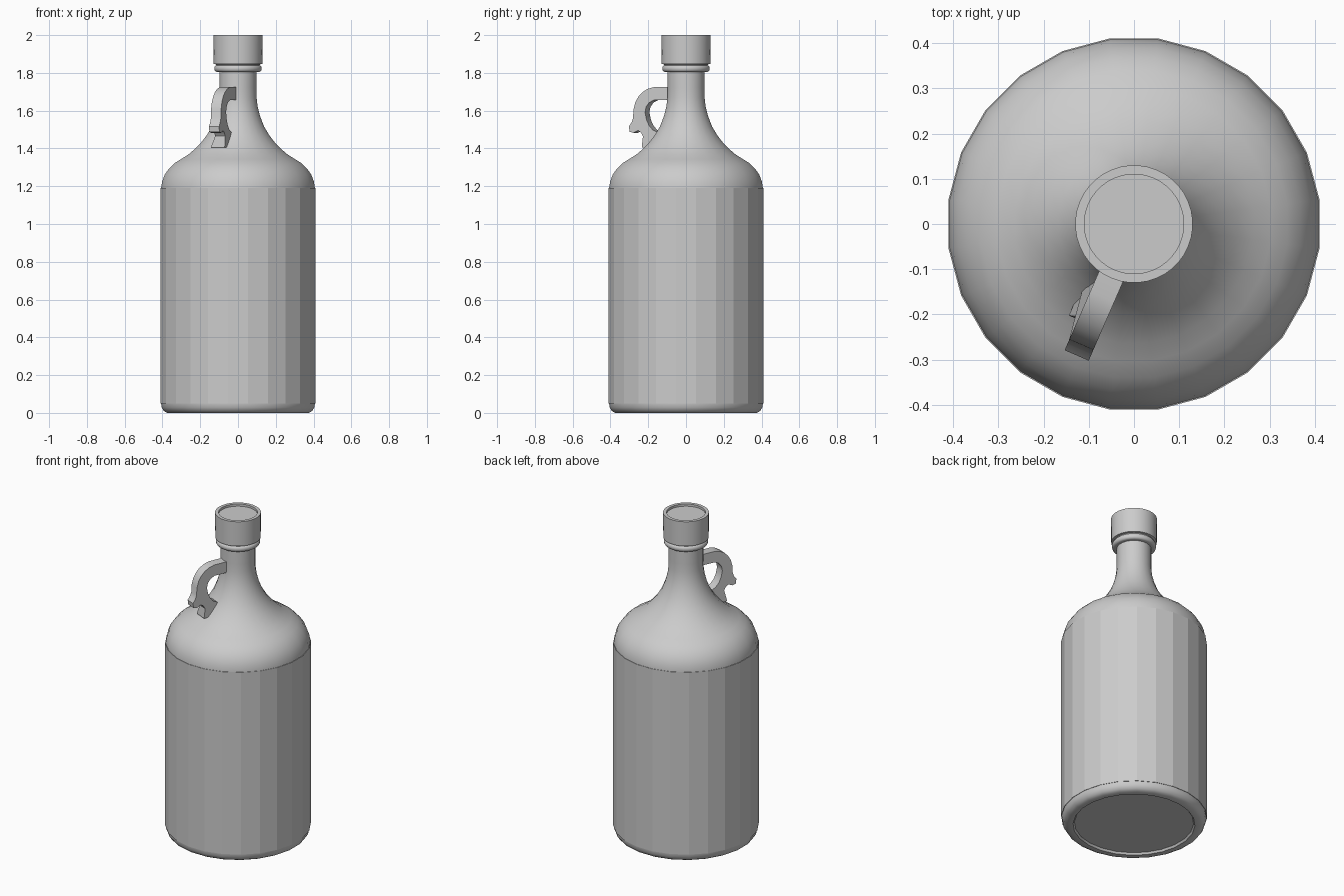
import bpy, bmesh, math
from mathutils import Vector

cube = bpy.data.objects.get("Cube")
if cube:
    bpy.data.objects.remove(cube, do_unlink=True)

GREY = (0.6, 0.6, 0.6, 1.0)
mat = bpy.data.materials.new("plain grey")
mat.use_nodes = True
mat.diffuse_color = GREY
mat.node_tree.nodes["Principled BSDF"].inputs["Base Color"].default_value = GREY


def finish(name, bm, smooth_angle=None):
    """Turn a bmesh into a named, coloured and shaded object."""
    bmesh.ops.remove_doubles(bm, verts=bm.verts, dist=1e-5)
    bmesh.ops.recalc_face_normals(bm, faces=bm.faces)
    mesh = bpy.data.meshes.new(name)
    bm.to_mesh(mesh)
    bm.free()
    obj = bpy.data.objects.new(name, mesh)
    bpy.context.collection.objects.link(obj)
    mesh.materials.append(mat)
    if smooth_angle:
        bpy.ops.object.select_all(action='DESELECT')
        obj.select_set(True)
        bpy.context.view_layer.objects.active = obj
        bpy.ops.object.shade_smooth_by_angle(angle=math.radians(smooth_angle))
    return obj


def lathe(name, profile, sides, smooth_angle=None, closed=False):
    """Spin a (radius, height) profile about z, with a flat side facing front."""
    bm = bmesh.new()
    pts = list(profile) + ([profile[0]] if closed else [])
    start = math.pi / sides
    verts = [bm.verts.new((r * math.cos(start), r * math.sin(start), z)) for r, z in pts]
    edges = [bm.edges.new(pair) for pair in zip(verts, verts[1:])]
    bmesh.ops.spin(bm, geom=verts + edges, cent=(0, 0, 0), axis=(0, 0, 1),
                   angle=2 * math.pi, steps=sides, use_merge=True)
    return finish(name, bm, smooth_angle)


# Bottle: recessed base, straight wall, rounded shoulder, neck
lathe("bottle", [
    (0, 0.012), (0.338, 0.012), (0.346, 0.0), (0.378, 0.0), (0.396, 0.01),
    (0.407, 0.028), (0.411, 0.05), (0.411, 1.19), (0.405, 1.225), (0.392, 1.26),
    (0.37, 1.292), (0.342, 1.32), (0.305, 1.343), (0.265, 1.368), (0.23, 1.397),
    (0.198, 1.43), (0.168, 1.468), (0.14, 1.515), (0.118, 1.57), (0.105, 1.62),
    (0.099, 1.67), (0.098, 1.72), (0.098, 1.85), (0, 1.85)], 24, 35)

# Thin faceted sleeve around the straight wall
lathe("wrap_label", [(0.41, 0.05), (0.4137, 0.05), (0.4137, 1.19), (0.41, 1.19)],
      24, closed=True)

# Rounded bead below the cap
bead = [(0.112 + 0.014 * math.cos(a), 1.823 + 0.018 * math.sin(a))
        for a in (math.radians(d) for d in range(-90, 91, 30))]
lathe("neck_bead", [(0.09, 1.805)] + bead + [(0.09, 1.841)], 32, 50, closed=True)

# Cap with a shallow sunken top
lathe("cap", [(0, 1.835), (0.114, 1.835), (0.116, 1.845), (0.129, 1.847), (0.13, 2.0),
              (0.11, 2.0), (0.11, 1.986), (0, 1.986)], 40, 30)

# Loop handle: side outline in (radius, height), extruded across its width
outline = [
    (0.08, 1.724), (0.175, 1.724), (0.21, 1.715), (0.24, 1.697), (0.262, 1.675),
    (0.28, 1.645), (0.291, 1.605), (0.293, 1.56), (0.302, 1.538), (0.317, 1.517),
    (0.313, 1.488), (0.29, 1.483), (0.265, 1.495), (0.248, 1.485), (0.236, 1.465),
    (0.243, 1.405), (0.15, 1.405), (0.135, 1.478), (0.178, 1.497), (0.2, 1.52),
    (0.215, 1.55), (0.224, 1.59), (0.218, 1.62), (0.2, 1.643), (0.172, 1.656),
    (0.08, 1.656)]
out = Vector((-0.4, -0.917, 0)).normalized()
side = Vector((out.y, -out.x, 0))
bm = bmesh.new()
rings = []
for s in (-0.029, 0.029):
    ring = []
    for r, z in outline:
        # the foot flares a little to one side
        flare = 0.022 if s > 0 and z < 1.45 else 0.0
        ring.append(bm.verts.new(out * r + side * (s + flare) + Vector((0, 0, z))))
    rings.append(ring)
    bm.faces.new(ring)
for i in range(len(outline)):
    j = (i + 1) % len(outline)
    bm.faces.new((rings[0][i], rings[0][j], rings[1][j], rings[1][i]))
finish("handle", bm, 30)
